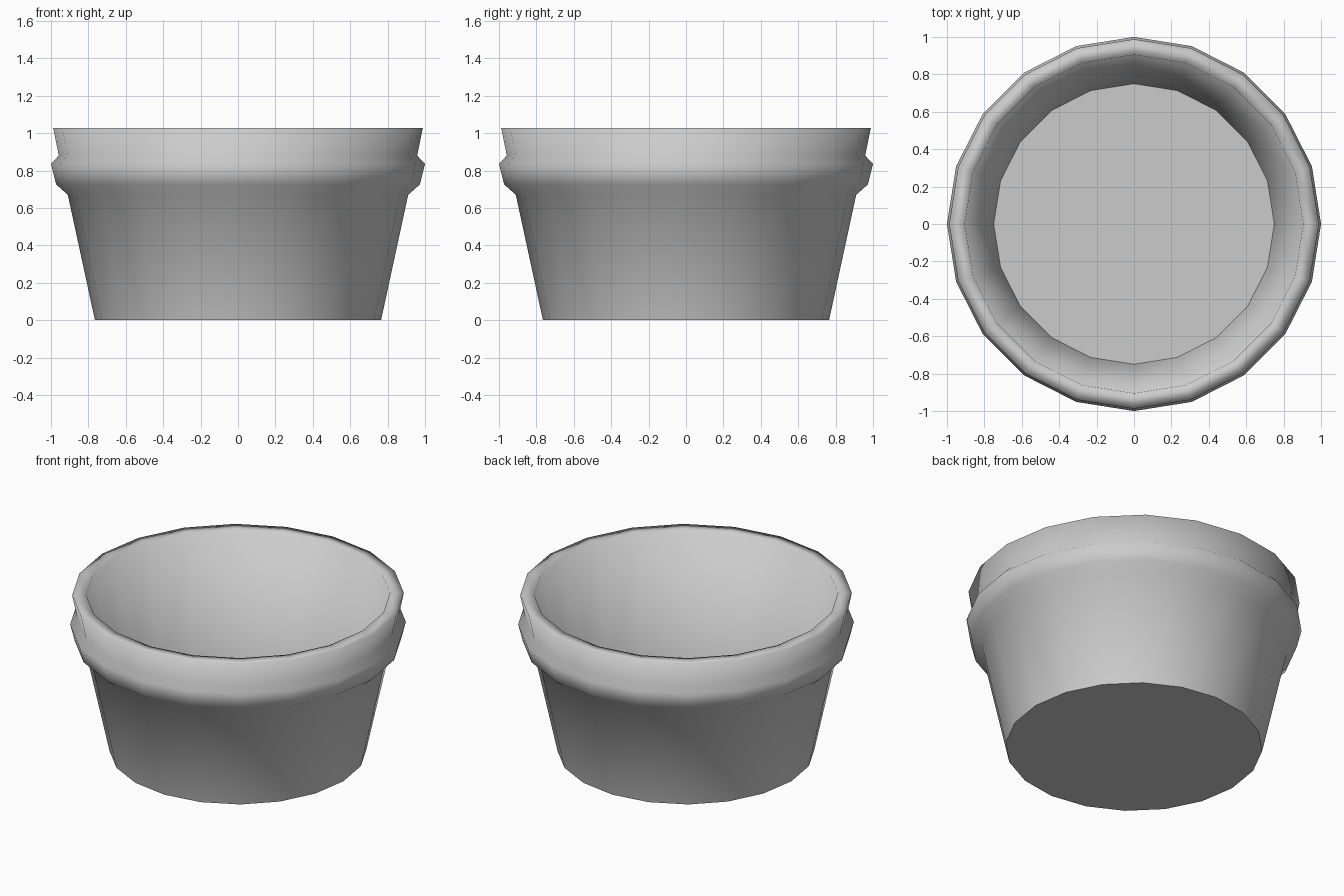
import bpy, bmesh, math

if "Cube" in bpy.data.objects:
    bpy.data.objects.remove(bpy.data.objects["Cube"])

SIDES = 20

# Cross-section from the underside, up the outside, over the lip, down inside
PROFILE = [
    (0.765, 0.0), (0.91, 0.67), (0.972, 0.725), (1.0, 0.835),
    (0.958, 0.88), (0.988, 1.027),   # raised band and upper rim
    (0.905, 1.027), (0.75, 0.10),    # lip, inner wall, floor
]


def lathe(name, profile, sides):
    """Revolve a profile about z, closing both ends with flat, crisp caps."""
    bm = bmesh.new()
    rings = []
    for r, z in profile:
        rings.append([bm.verts.new((r * math.cos(2 * math.pi * i / sides),
                                    r * math.sin(2 * math.pi * i / sides), z))
                      for i in range(sides)])
    for low, high in zip(rings, rings[1:]):
        for i in range(sides):
            j = (i + 1) % sides
            bm.faces.new((low[i], low[j], high[j], high[i])).smooth = True
    for ring in (rings[0][::-1], rings[-1]):
        for edge in bm.faces.new(ring).edges:
            edge.smooth = False
    bmesh.ops.recalc_face_normals(bm, faces=bm.faces)
    mesh = bpy.data.meshes.new(name)
    bm.to_mesh(mesh)
    bm.free()
    obj = bpy.data.objects.new(name, mesh)
    bpy.context.collection.objects.link(obj)
    return obj


# Pot, smooth around the wall, band and lip
lathe("plant_pot", PROFILE, SIDES)
